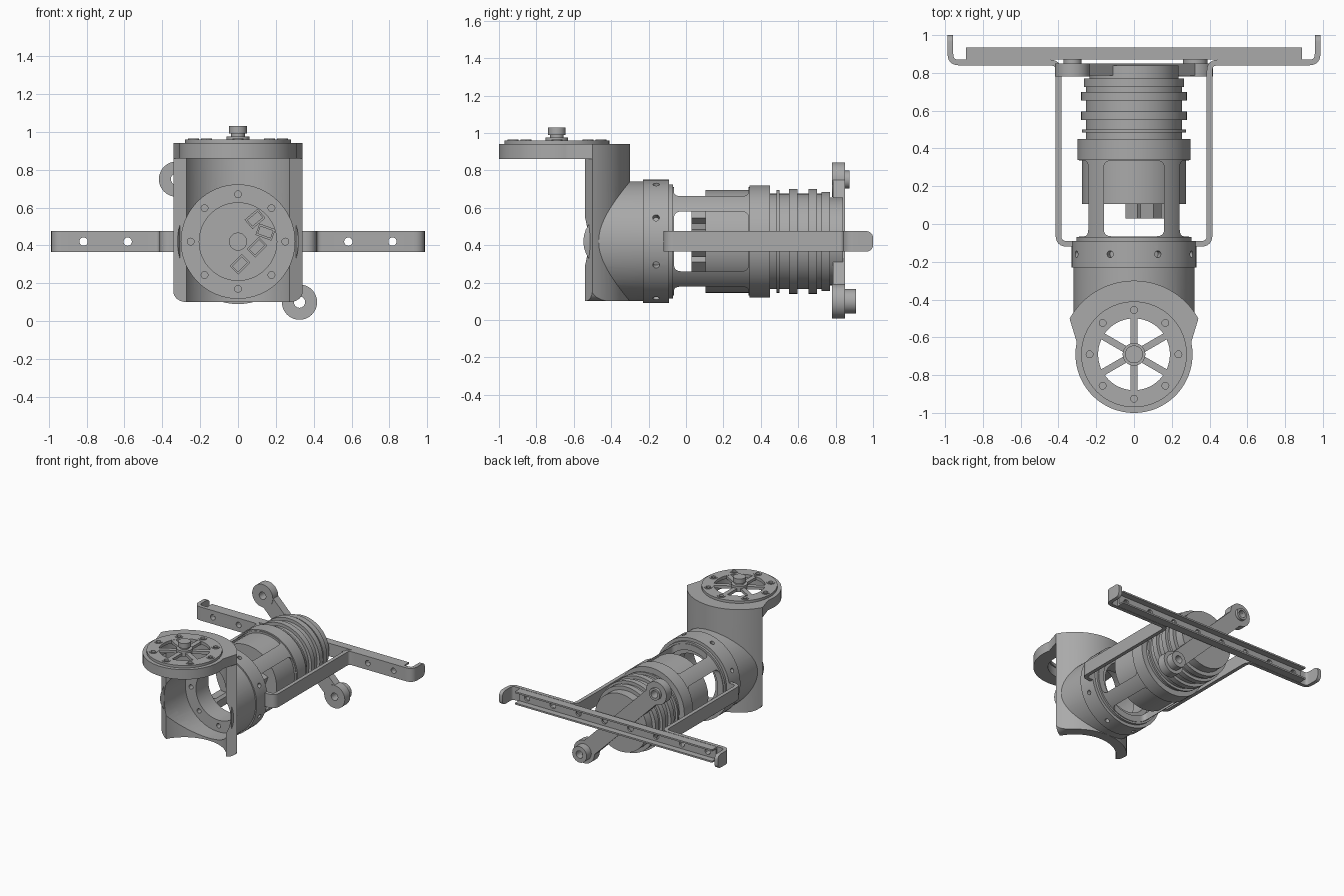
import bpy, bmesh, math
from mathutils import Vector

if "Cube" in bpy.data.objects:
    bpy.data.objects.remove(bpy.data.objects["Cube"])

GREY = (0.4, 0.4, 0.4, 1)
metal = bpy.data.materials.new("grey metal")
metal.use_nodes = True
metal.diffuse_color = GREY
metal.node_tree.nodes["Principled BSDF"].inputs["Base Color"].default_value = GREY

AXIS = (0, 0, 0.42)      # main barrel axis, along y
POST = (0, -0.69, 0)     # vertical axis of the pivot disc


def place(u, v, w, axis):
    return {'X': (w, u, v), 'Y': (u, w, v), 'Z': (u, v, w)}[axis]


def finish(name, bm, centre=(0, 0, 0)):
    bmesh.ops.remove_doubles(bm, verts=bm.verts, dist=1e-5)
    bmesh.ops.translate(bm, verts=bm.verts, vec=centre)
    bmesh.ops.recalc_face_normals(bm, faces=bm.faces)
    mesh = bpy.data.meshes.new(name)
    bm.to_mesh(mesh)
    bm.free()
    mesh.materials.append(metal)
    ob = bpy.data.objects.new(name, mesh)
    bpy.context.collection.objects.link(ob)
    return ob


def lathe(name, profile, axis='Y', centre=AXIS, closed=False, n=64):
    """Turn (radius, position) points round an axis."""
    bm = bmesh.new()
    rings = []
    for i in range(n):
        a = math.tau * i / n
        rings.append([bm.verts.new(place(r * math.cos(a), r * math.sin(a), t, axis))
                      for r, t in profile])
    for i in range(n):
        p, q = rings[i], rings[(i + 1) % n]
        for j in range(len(profile) - (0 if closed else 1)):
            k = (j + 1) % len(profile)
            bm.faces.new((p[j], p[k], q[k], q[j]))
    return finish(name, bm, centre)


def rod(name, r, a, b, axis='Y', centre=AXIS, n=64):
    return lathe(name, [(0, a), (r, a), (r, b), (0, b)], axis, centre, n=n)


def tube(name, r, outer, a, b, axis='Y', centre=AXIS):
    return lathe(name, [(r, a), (outer, a), (outer, b), (r, b)], axis, centre, True)


def prism(name, pts, axis, a, b, centre=(0, 0, 0)):
    bm = bmesh.new()
    lo = [bm.verts.new(place(u, v, a, axis)) for u, v in pts]
    hi = [bm.verts.new(place(u, v, b, axis)) for u, v in pts]
    bm.faces.new(lo)
    bm.faces.new(hi)
    for i in range(len(pts)):
        j = (i + 1) % len(pts)
        bm.faces.new((lo[i], lo[j], hi[j], hi[i]))
    return finish(name, bm, centre)


def arc(r, start, end, n=24):
    angles = [math.radians(start + (end - start) * i / n) for i in range(n + 1)]
    return [(r * math.cos(a), r * math.sin(a)) for a in angles]


def rounded(pts, r, closed=True):
    """Round the corners of a path with quadratic arcs."""
    out = []
    for i, p in enumerate(pts):
        p = Vector(p)
        if not closed and i in (0, len(pts) - 1):
            out.append(tuple(p))
            continue
        a = p + (Vector(pts[i - 1]) - p).normalized() * r
        b = p + (Vector(pts[(i + 1) % len(pts)]) - p).normalized() * r
        for k in range(7):
            t = k / 6
            out.append(tuple(a * (1 - t) ** 2 + p * 2 * t * (1 - t) + b * t * t))
    return out


def rect(u0, u1, v0, v1):
    return [(u0, v0), (u1, v0), (u1, v1), (u0, v1)]


def ribbon(path, t):
    """Outline of a bent sheet of thickness t."""
    left, right = [], []
    for i, p in enumerate(path):
        d = Vector(path[min(i + 1, len(path) - 1)]) - Vector(path[max(i - 1, 0)])
        side = Vector((-d.y, d.x)).normalized() * t / 2
        left.append(tuple(Vector(p) + side))
        right.append(tuple(Vector(p) - side))
    return left + right[::-1]


def cut(ob, cutters, operation='DIFFERENCE'):
    bpy.context.view_layer.objects.active = ob
    for c in cutters:
        m = ob.modifiers.new("cut", 'BOOLEAN')
        m.operation, m.object, m.solver = operation, c, 'EXACT'
        bpy.ops.object.modifier_apply(modifier=m.name)
        bpy.data.objects.remove(c)
    return ob


def around(r, count, offset=0.0):
    for i in range(count):
        a = math.radians(offset + 360 * i / count)
        yield a, r * math.cos(a), r * math.sin(a)


# Front bracket: curved shell, top plate and socket tube
shell = prism("bracket_shell", arc(0.39, 29, 151, 40) + arc(0.31, 151, 29, 40), 'Z', 0.1, 0.88, POST)
cut(shell, [prism("outline", rounded(rect(-0.346, 0.346, 0.1, 1.2), 0.08), 'Y', -1, 0)], 'INTERSECT')
cut(shell, [rod("bore", 0.3, -1, 0)])
plate = prism("bracket_top", arc(0.39, 29, 151, 40) + arc(0.31, 168, 372, 50), 'Z', 0.86, 0.94, POST)
cut(plate, [rod("opening", 0.2, 0.8, 1, 'Z', POST)])
socket = tube("socket_tube", 0.3, 0.32, -0.62, -0.2)
cut(socket, [rod("clearance", 0.35, 0, 1, 'Z', POST)])

# Spoked pivot disc with hub
rim = tube("pivot_rim", 0.19, 0.28, 0.935, 0.96, 'Z', POST)
cut(rim, [rod("screw_hole", 0.018, 0.9, 1, 'Z', (x, y - 0.69, 0), 16) for a, x, y in around(0.235, 8)])
for a, x, y in around(0.235, 8):
    tube("rim_screw", 0.018, 0.03, 0.94, 0.964, 'Z', (x, y - 0.69, 0))
for a, x, y in around(0.12, 6, 30):
    spoke = prism("spoke", rect(-0.08, 0.08, -0.018, 0.018), 'Z', 0.935, 0.958)
    spoke.rotation_euler.z = a
    spoke.location = (x, y - 0.69, 0)
lathe("hub", [(0, 0.93), (0.06, 0.93), (0.06, 0.975), (0.036, 0.975), (0.036, 0.99),
              (0.047, 0.99), (0.047, 1.03), (0, 1.03)], 'Z', POST)

# Collar ring with face and radial screw holes
collar = lathe("collar", [(0.205, -0.25), (0.3, -0.25), (0.3, -0.23), (0.33, -0.23),
                          (0.33, -0.09), (0.205, -0.09)], closed=True)
holes = [rod("face_hole", 0.018, -0.3, -0.2, 'Y', (x, 0, z + 0.42), 16) for a, x, z in around(0.25, 8)]
for a, x, z in around(0.32, 8, 22.5):
    drill = rod("radial_hole", 0.018, -0.03, 0.03, 'Z', (0, 0, 0), 16)
    drill.rotation_euler.y = math.pi / 2 - a
    drill.location = (x, -0.16, z + 0.42)
    holes.append(drill)
bpy.context.view_layer.update()
cut(collar, holes)

# Open cage with four windows
cage = lathe("cage", [(0.24, -0.1), (0.305, -0.1), (0.305, -0.07), (0.29, -0.07), (0.29, 0.34),
                      (0.3, 0.34), (0.3, 0.45), (0.24, 0.45)], closed=True)
window = rounded(rect(-0.16, 0.16, -0.065, 0.335), 0.04)
cut(cage, [prism("window", window, 'Z', 0, 1),
           prism("side_window", [(y, x + 0.42) for x, y in window], 'X', -1, 1)])

# Ribbed motor body
ribs = [(0.485, 0.5, 0.275), (0.55, 0.595, 0.28), (0.655, 0.7, 0.28), (0.725, 0.77, 0.265)]
outline = [(0.045, 0.16), (0.045, 0.105), (0.275, 0.105), (0.275, 0.43), (0.255, 0.43)]
for a, b, r in ribs:
    outline += [(0.255, a), (r, a), (r, b), (0.255, b)]
lathe("motor_body", [(0, 0.16)] + outline + [(0.235, 0.77), (0.235, 0.84), (0, 0.84)])

# Circuit connectors on the motor face
for x, z, turn in [(0.09, 0.54, -40), (0.145, 0.47, 20), (0.1, 0.39, -45), (0.01, 0.3, -45)]:
    block = prism("connector", rect(-0.045, 0.045, -0.032, 0.032), 'Y', 0.03, 0.11)
    cut(block, [prism("recess", rect(-0.035, 0.035, -0.02, 0.02), 'Y', 0, 0.06)])
    block.rotation_euler.y = math.radians(turn)
    block.location = (x, 0, z)

# Diagonal rear arm with lugs and bosses
lugs = [(-0.325, 0.75), (0.325, 0.1)]
arm = prism("rear_arm", rect(-0.46, 0.46, -0.065, 0.065), 'Y', 0.785, 0.85)
arm.rotation_euler.y = math.radians(45)
arm.location = (0, 0, 0.425)
bpy.context.view_layer.update()
ends = [rod("lug", 0.093, 0.78, 0.85, 'Y', (x, 0, z)) for x, z in lugs]
cut(arm, ends, 'UNION')
inv = arm.matrix_world.copy()
cut(arm, [rod("lug_hole", 0.03, 0.7, 1, 'Y', (x, 0, z), 24) for x, z in lugs])
for (x, z), r, depth in zip(lugs, (0.048, 0.065), (0.873, 0.91)):
    tube("lug_boss", 0.03, r, 0.84, depth, 'Y', (x, 0, z))

# Bent side straps, each running from the collar to a rail end
HOLES = [0.117 + 0.233 * i for i in range(4)]
for s in (1, -1):
    path = rounded([(0.31, -0.105), (0.4, -0.105), (0.4, 0.855), (0.972, 0.855), (0.972, 1.0)], 0.045, False)
    strap = prism("side_strap", [(s * x, y) for x, y in ribbon(path, 0.03)], 'Z', 0.365, 0.475)
    bm = bmesh.new()
    bm.from_mesh(strap.data)
    tips = [e for e in bm.edges if all(v.co.y > 0.99 for v in e.verts)
            and abs(e.verts[0].co.z - e.verts[1].co.z) < 0.01]
    bmesh.ops.bevel(bm, geom=tips, offset=0.035, segments=5, profile=0.5, affect='EDGES')
    bm.to_mesh(strap.data)
    bm.free()
    cut(strap, [rod("hole", 0.022, 0.8, 0.95, 'Y', (s * x, 0, 0.42), 24) for x in HOLES[2:]])

# Rear channel rail
channel = [(0.87, 0.367), (0.935, 0.367), (0.935, 0.38), (0.885, 0.38),
           (0.885, 0.46), (0.935, 0.46), (0.935, 0.473), (0.87, 0.473)]
rail = prism("rear_rail", channel, 'X', -0.89, 0.89)
cut(rail, [rod("hole", 0.024, 0.8, 1, 'Y', (s * x, 0, 0.42), 24) for x in HOLES for s in (1, -1)])

# Smooth the round surfaces, keep the edges sharp
bpy.ops.object.select_all(action='DESELECT')
for ob in bpy.context.scene.objects:
    if ob.type == 'MESH':
        ob.select_set(True)
        bpy.context.view_layer.objects.active = ob
bpy.ops.object.shade_smooth_by_angle(angle=math.radians(30))
